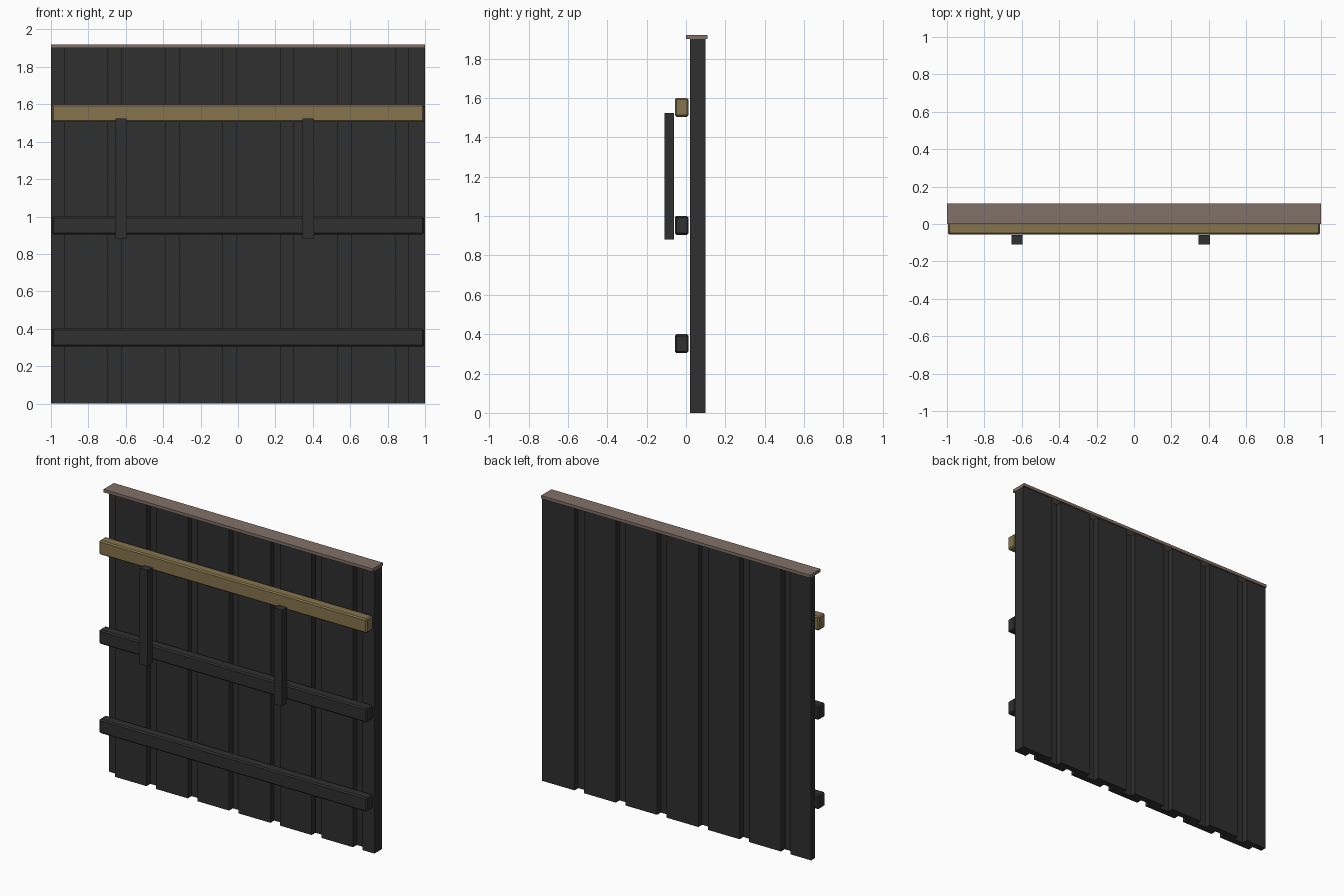
import bpy

cube = bpy.data.objects.get("Cube")
if cube:
    bpy.data.objects.remove(cube, do_unlink=True)


def material(name, rgb):
    mat = bpy.data.materials.new(name)
    mat.use_nodes = True
    mat.diffuse_color = (*rgb, 1)
    mat.node_tree.nodes["Principled BSDF"].inputs["Base Color"].default_value = (*rgb, 1)
    return mat


dark = material("charcoal paint", (0.029, 0.029, 0.029))
gold = material("ochre wood", (0.235, 0.175, 0.075))
brown = material("taupe cap", (0.22, 0.165, 0.135))


def box(name, x, y, z, mat, bevel=0):
    """Box spanning the given (low, high) ranges, optionally bevelled."""
    bpy.ops.mesh.primitive_cube_add(size=1)
    obj = bpy.context.object
    obj.name = name
    for v in obj.data.vertices:
        v.co = [lo + (c + 0.5) * (hi - lo) for c, (lo, hi) in zip(v.co, (x, y, z))]
    obj.data.materials.append(mat)
    if bevel:
        mod = obj.modifiers.new("bevel", "BEVEL")
        mod.width = bevel
        mod.segments = 1
    return obj


# Two staggered layers of upright boards
PITCH = 0.307
WIDTH = 0.236
height = (0, 1.9)
for i in range(7):
    left = -0.93 + i * PITCH
    box(f"front_board_{i + 1}", (left, min(left + WIDTH, 1)), (0.02, 0.06), height, dark)
    centre = -0.965 + i * PITCH
    right = 1 if i == 6 else centre + WIDTH / 2
    box(f"back_board_{i + 1}", (max(centre - WIDTH / 2, -1), right), (0.06, 0.1), height, dark)

# Cap along the top
box("top_cap", (-1, 1), (0, 0.11), (1.9, 1.92), brown)

# Horizontal rails with softened edges
for name, top, mat in (("lower", 0.4, dark), ("middle", 1.0, dark), ("upper", 1.6, gold)):
    box(f"{name}_rail", (-0.995, 0.995), (-0.057, 0.013), (top - 0.095, top), mat, 0.008)

# Short upright braces across the upper two rails
for side, x in (("right", -0.625), ("left", 0.375)):
    box(f"{side}_brace", (x - 0.03, x + 0.03), (-0.11, -0.06), (0.88, 1.525), dark)
